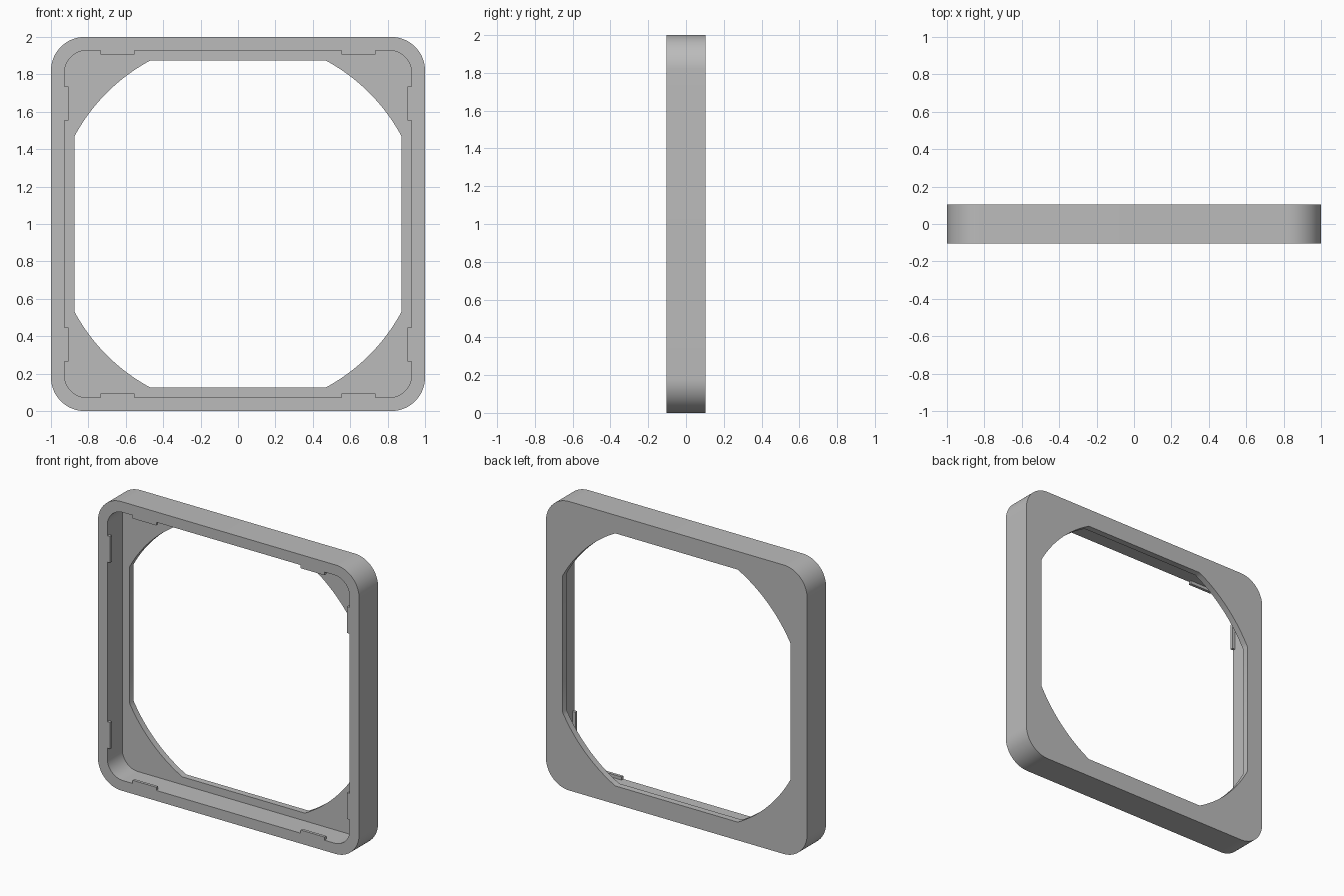
import bpy
import bmesh
from math import acos, cos, sin, pi

if "Cube" in bpy.data.objects:
    bpy.data.objects.remove(bpy.data.objects["Cube"], do_unlink=True)

FRONT, LEDGE, BACK = -0.104, 0.06, 0.104
INNER, OPENING, ARC_RADIUS = 0.928, 0.874, 0.992
STEPS = 20

grey = bpy.data.materials.new("plain grey")
grey.use_nodes = True
grey.diffuse_color = (0.5, 0.5, 0.5, 1)
grey.node_tree.nodes["Principled BSDF"].inputs["Base Color"].default_value = (0.5, 0.5, 0.5, 1)


def outline(centre, radius, start=0.0):
    """Four corner arcs around a square, joined by straight sides."""
    points = []
    for quarter in range(4):
        turn = quarter * pi / 2
        for i in range(STEPS + 1):
            a = start + (pi / 2 - 2 * start) * i / STEPS
            x, z = centre + radius * cos(a), centre + radius * sin(a)
            points.append((x * cos(turn) - z * sin(turn),
                           x * sin(turn) + z * cos(turn)))
    return points


def finish(name, bm):
    bmesh.ops.recalc_face_normals(bm, faces=bm.faces)
    mesh = bpy.data.meshes.new(name)
    bm.to_mesh(mesh)
    bm.free()
    mesh.materials.append(grey)
    obj = bpy.data.objects.new(name, mesh)
    bpy.context.collection.objects.link(obj)
    return obj


# Frame: rim wall and back lip as one closed loop of outlines
outer = outline(0.82, 0.18)
inner = outline(INNER - 0.12, 0.12)
opening = outline(0, ARC_RADIUS, acos(OPENING / ARC_RADIUS))
section = [(outer, FRONT), (inner, FRONT), (inner, LEDGE),
           (opening, LEDGE), (opening, BACK), (outer, BACK)]

bm = bmesh.new()
rings = [[bm.verts.new((x, y, z + 1)) for x, z in shape] for shape, y in section]
for k, ring in enumerate(rings):
    following = rings[(k + 1) % len(rings)]
    for i in range(len(ring)):
        j = (i + 1) % len(ring)
        bm.faces.new((ring[i], ring[j], following[j], following[i]))
frame = finish("frame", bm)
bpy.context.view_layer.objects.active = frame
frame.select_set(True)
bpy.ops.object.shade_smooth_by_angle(angle=pi / 6)
frame.select_set(False)

# Snap tabs: two on the inside of each wall, flush with the front
bm = bmesh.new()
for quarter in range(4):
    c, s = round(cos(quarter * pi / 2)), round(sin(quarter * pi / 2))
    for side in (-1, 1):
        for v in bmesh.ops.create_cube(bm, size=1)["verts"]:
            x = INNER - 0.011 + v.co.x * 0.022
            z = side * 0.644 + v.co.z * 0.182
            y = FRONT + 0.01 + v.co.y * 0.02
            v.co = (x * c - z * s, y, x * s + z * c + 1)
finish("snap_tabs", bm)
